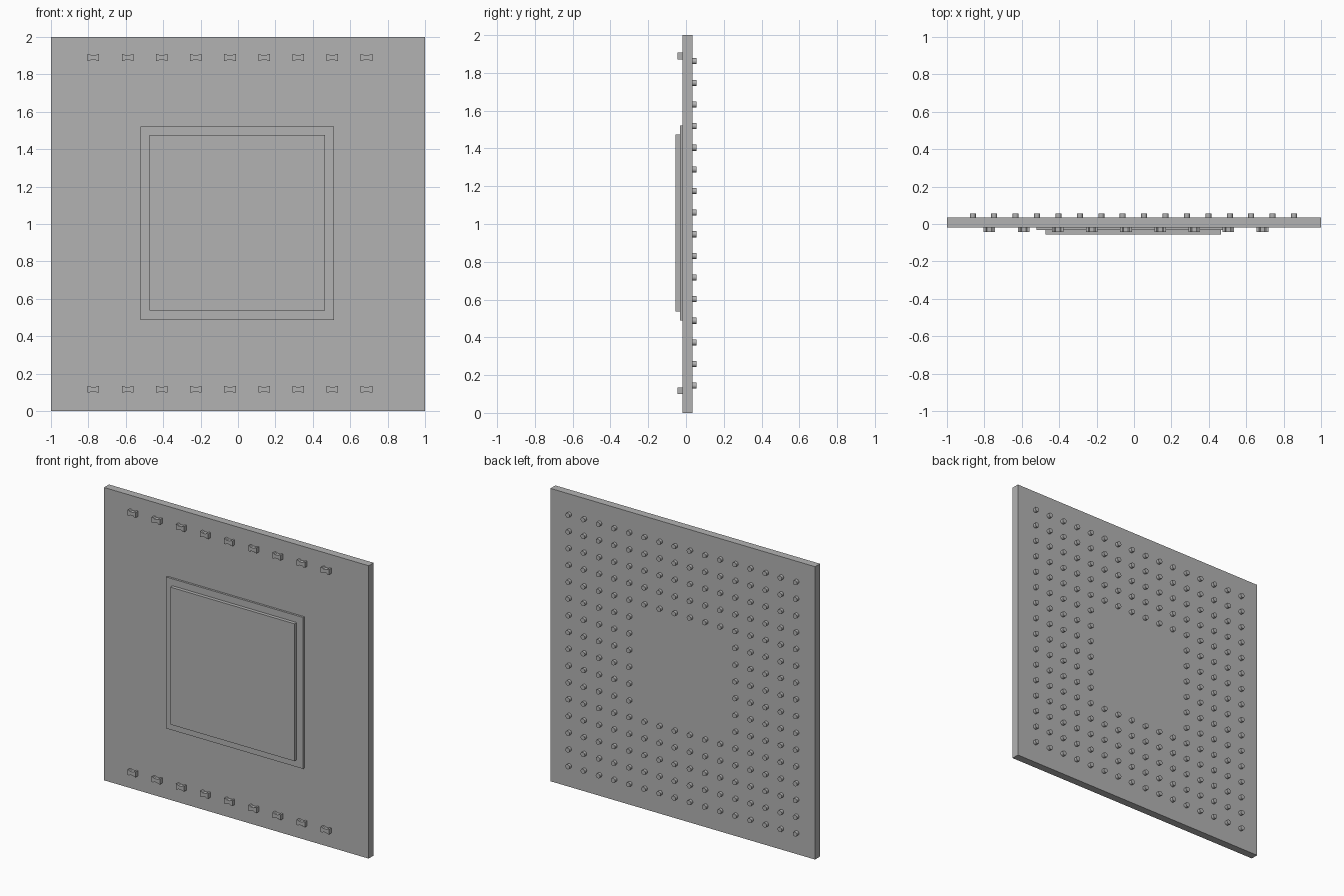
import bpy
import bmesh
from math import pi
from mathutils import Matrix, Vector

cube = bpy.data.objects.get("Cube")
if cube:
    bpy.data.objects.remove(cube, do_unlink=True)

GREY = (0.45, 0.45, 0.45, 1)
grey = bpy.data.materials.new("plain grey")
grey.use_nodes = True
grey.diffuse_color = GREY
grey.node_tree.nodes["Principled BSDF"].inputs["Base Color"].default_value = GREY

BOARD_FRONT, BOARD_BACK = -0.018, 0.035


def finish(bm, name):
    mesh = bpy.data.meshes.new(name)
    bmesh.ops.recalc_face_normals(bm, faces=bm.faces)
    bm.to_mesh(mesh)
    bm.free()
    mesh.materials.append(grey)
    obj = bpy.data.objects.new(name, mesh)
    bpy.context.collection.objects.link(obj)
    return obj


def slab(name, size, centre_z, front, back, x=0):
    bm = bmesh.new()
    place = Matrix.Translation((x, (front + back) / 2, centre_z))
    scale = Matrix.Diagonal((size, back - front, size, 1))
    bmesh.ops.create_cube(bm, size=1, matrix=place @ scale)
    return finish(bm, name)


# Square board with the stepped die on its front
slab("board", 2, 1, BOARD_FRONT, BOARD_BACK)
slab("die_base", 1.034, 1.005, -0.032, BOARD_FRONT, -0.003)
slab("die", 0.938, 1.006, -0.056, -0.032, -0.003)

# Waisted capacitors in one row near each end
quarter = [(0.031, 0.018), (0.019, 0.018), (0.012, 0.012)]
half = quarter + [(-x, z) for x, z in reversed(quarter)]
outline = half + [(-x, -z) for x, z in half]
bm = bmesh.new()
for row_z in (0.117, 1.89):
    for i in range(9):
        cx = -0.773 + i * 0.1825
        face = bm.faces.new([bm.verts.new((cx + x, BOARD_FRONT, row_z + z))
                             for x, z in outline])
        grown = bmesh.ops.extrude_face_region(bm, geom=[face], use_keep_orig=True)
        verts = [v for v in grown["geom"] if isinstance(v, bmesh.types.BMVert)]
        bmesh.ops.translate(bm, verts=verts, vec=Vector((0, -0.026, 0)))
finish(bm, "capacitors")

# Round contacts on the back, leaving the middle of the grid empty
bm = bmesh.new()
turn = Matrix.Rotation(pi / 2, 4, "X")
for col in range(16):
    for row in range(16):
        if 5 <= col <= 10 and 5 <= row <= 10:
            continue
        spot = Vector(((col - 7.5) * 0.1145 - 0.003, BOARD_BACK + 0.0105,
                       1.003 + (row - 7.5) * 0.1145))
        bmesh.ops.create_cone(bm, cap_ends=True, segments=16, radius1=0.016,
                              radius2=0.016, depth=0.021,
                              matrix=Matrix.Translation(spot) @ turn)
contacts = finish(bm, "contacts")
bpy.ops.object.select_all(action="DESELECT")
contacts.select_set(True)
bpy.context.view_layer.objects.active = contacts
bpy.ops.object.shade_smooth_by_angle()
